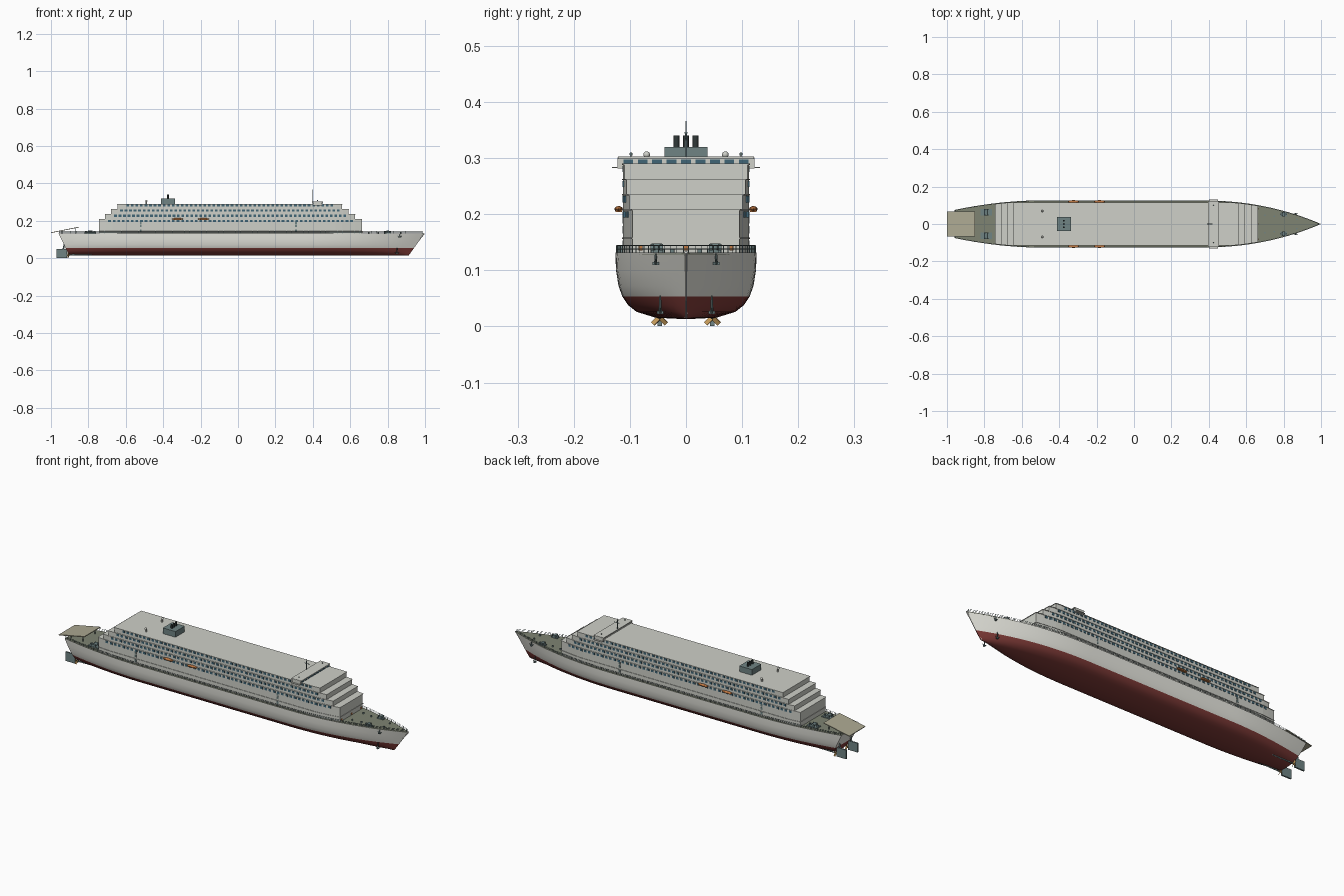
import bpy, bmesh, math
from mathutils import Matrix, Vector

if "Cube" in bpy.data.objects:
    bpy.data.objects.remove(bpy.data.objects["Cube"])


def mat(name, r, g, b):
    m = bpy.data.materials.new(name)
    m.diffuse_color = (r, g, b, 1)
    m.use_nodes = True
    m.node_tree.nodes["Principled BSDF"].inputs["Base Color"].default_value = m.diffuse_color
    return m


WHITE = mat("hull_white", .80, .80, .74)
RED = mat("hull_red", .22, .045, .04)
DECK = mat("deck_green", .21, .23, .17)
CABIN = mat("cabin_grey", .62, .63, .58)
GLASS = mat("glass_blue", .05, .13, .18)
STEEL = mat("steel_teal", .16, .23, .23)
DARK = mat("dark", .03, .04, .04)
ORANGE = mat("orange", .55, .20, .06)
GOLD = mat("bronze", .55, .32, .10)
TAN = mat("pad_tan", .42, .40, .29)


def finish(name, bm, *mats, smooth=False):
    bmesh.ops.recalc_face_normals(bm, faces=bm.faces)
    me = bpy.data.meshes.new(name)
    bm.to_mesh(me)
    bm.free()
    for m in mats:
        me.materials.append(m)
    if smooth:
        me.shade_smooth()
        me.set_sharp_from_angle(angle=math.radians(35))
    ob = bpy.data.objects.new(name, me)
    bpy.context.collection.objects.link(ob)
    return ob


def box(bm, c, s, rot=None):
    m = Matrix.Translation(c) @ (rot or Matrix()) @ Matrix.Diagonal((*s, 1))
    bmesh.ops.create_cube(bm, size=1, matrix=m)


def rod(bm, a, b, r, r2=None, n=12):
    a, b = Vector(a), Vector(b)
    q = (b - a).to_track_quat('Z', 'Y').to_matrix().to_4x4()
    bmesh.ops.create_cone(bm, cap_ends=True, segments=n, radius1=r, radius2=r if r2 is None else r2,
                          depth=(b - a).length, matrix=Matrix.Translation((a + b) / 2) @ q)


def ball(bm, c, s):
    bmesh.ops.create_uvsphere(bm, u_segments=12, v_segments=8, radius=1,
                              matrix=Matrix.Translation(c) @ Matrix.Diagonal((*s, 1)))


def half(x):
    # half width of the deck at x
    if x > .35:
        return max(.0008, .126 * (1 - ((x - .35) / .65) ** 2.2))
    if x < -.5:
        return .126 - .051 * ((-.5 - x) / .46) ** 1.9
    return .126


def prism(bm, outline, z0, z1):
    lo = [bm.verts.new((x, y, z0)) for x, y in outline]
    hi = [bm.verts.new((x, y, z1)) for x, y in outline]
    bm.faces.new(lo)
    bm.faces.new(hi)
    n = len(lo)
    for i in range(n):
        bm.faces.new((lo[i], lo[(i + 1) % n], hi[(i + 1) % n], hi[i]))


def plan(x0, x1, limit, inset, n=40):
    xs = [x0 + (x1 - x0) * i / n for i in range(n + 1)]
    w = [(x, min(limit, half(x) - inset)) for x in xs]
    return w + [(x, -y) for x, y in reversed(w)]


# Hull: lofted sections with raked stem and transom
DZ = .132
section = [(0, .0128), (.43, .0155), (.70, .026), (.82, .038), (.90, .053),
           (.955, .072), (.99, .10), (1, DZ)]
ring = [(-f, z) for f, z in reversed(section[1:])] + section
bm = bmesh.new()
N, rows = 56, []
for i in range(N + 1):
    u = -.96 + 1.957 * i / N
    row = []
    for f, z in ring:
        k = (DZ - z) / DZ
        x = u - k * .095 * max(0, (u - .3) / .7) + k * .065 * max(0, (-u - .5) / .46)
        row.append(bm.verts.new((x, half(u) * f, z)))
    rows.append(row)
for a, b in zip(rows, rows[1:]):
    for j in range(len(ring) - 1):
        f = bm.faces.new((a[j], a[j + 1], b[j + 1], b[j]))
        f.material_index = int(max(ring[j][1], ring[j + 1][1]) < .054)
# transom split at the paint line
t, m = rows[0], len(ring)
bm.faces.new([t[j] for j in range(3, m - 3)]).material_index = 1
bm.faces.new([t[j] for j in (0, 1, 2, 3, m - 4, m - 3, m - 2, m - 1)])
finish("hull", bm, WHITE, RED, smooth=True)

# Main deck
bm = bmesh.new()
prism(bm, plan(-.958, .99, 1, .0005, 56), DZ - .004, DZ)
finish("main_deck", bm, DECK)

# Stem bar
bm = bmesh.new()
rod(bm, (.905, 0, .016), (.996, 0, DZ), .003, n=8)
finish("stem_bar", bm, WHITE)

# Deck railing
bm = bmesh.new()
pts = plan(-.955, .985, 1, .002, 64)
for i, (x, y) in enumerate(pts):
    box(bm, (x, y, DZ + .006), (.0015, .0015, .012))
    x2, y2 = pts[(i + 1) % len(pts)]
    for z in (.006, .012):
        if math.hypot(x2 - x, y2 - y) > .0005:
            rod(bm, (x, y, DZ + z), (x2, y2, DZ + z), .0007, n=4)
finish("deck_railing", bm, STEEL)

# Superstructure tiers with overhanging deck slabs
tiers = [(-.742, .662, DZ, .158), (-.742, .662, .158, .209), (-.71, .626, .209, .236),
         (-.678, .592, .236, .263), (-.644, .556, .263, .29)]
bm = bmesh.new()
slabs = bmesh.new()
for x0, x1, z0, z1 in tiers:
    prism(bm, plan(x0, x1, .112, .006), z0, z1 - .0025)
    prism(slabs, plan(x0 - .002, x1 + .002, .1145, .0035), z1 - .0025, z1)
finish("superstructure", bm, CABIN)
finish("deck_slabs", slabs, CABIN)

# Cabin windows in four rows
bm = bmesh.new()
for x0, x1, z0, z1 in tiers[1:]:
    n = int((x1 - x0 - .11) / .024)
    for i in range(n + 1):
        x = x0 + .055 + (x1 - x0 - .11) * i / n
        for s in (-1, 1):
            box(bm, (x, s * min(.112, half(x) - .006), z1 - .0095), (.014, .003, .011))
finish("cabin_windows", bm, GLASS)

# Side doors and front doors
bm = bmesh.new()
for x in (-.52, .31):
    for s in (-1, 1):
        for z in (.147, .172, .19):
            box(bm, (x, s * .112, z), (.010, .003, .013))
finish("side_doors", bm, STEEL)
bm = bmesh.new()
for y in (-.081, 0, .081):
    box(bm, (.663, y, .140), (.004, .007, .009))
finish("front_doors", bm, ORANGE)

# Bridge with wings and windows
bm = bmesh.new()
box(bm, (.425, 0, .2925), (.05, .236, .013))
box(bm, (.425, 0, .3005), (.058, .242, .004))
for s in (-1, 1):
    box(bm, (.425, s * .117, .291), (.05, .010, .020))
    box(bm, (.425, s * .121, .283), (.048, .022, .002))
finish("bridge", bm, CABIN)
bm = bmesh.new()
for i in range(9):
    box(bm, (.4505, (i - 4) * .0257, .2925), (.003, .0175, .0105))
finish("bridge_windows", bm, GLASS)

# Mast with yards and radar
bm = bmesh.new()
rod(bm, (.40, 0, .29), (.40, 0, .366), .0022, .001)
box(bm, (.40, 0, .345), (.004, .006, .003))
box(bm, (.405, 0, .335), (.03, .003, .002))
for s in (-1, 1):
    rod(bm, (.425, s * .098, .302), (.425, s * .098, .307), .001)
    ball(bm, (.425, s * .098, .307), (.003, .003, .003))
finish("mast", bm, STEEL)

# Satellite domes
bm = bmesh.new()
for s in (-1, 1):
    rod(bm, (-.49, s * .066, .289), (-.49, s * .066, .303), .004)
    ball(bm, (-.49, s * .07, .306), (.006, .006, .006))
finish("satellite_domes", bm, CABIN, smooth=True)

# Funnel housing and exhaust pipes
bm = bmesh.new()
box(bm, (-.375, 0, .305), (.074, .077, .030))
finish("funnel", bm, STEEL)
bm = bmesh.new()
for y in (-.017, 0, .017):
    rod(bm, (-.375, y, .315), (-.375, y, .34), .005)
finish("exhaust_pipes", bm, DARK, smooth=True)

# Lifeboats
bm = bmesh.new()
for x in (-.324, -.184):
    for s in (-1, 1):
        ball(bm, (x, s * .120, .209), (.031, .0075, .0055))
        box(bm, (x, s * .120, .206), (.046, .011, .005))
finish("lifeboats", bm, ORANGE)

# Sloping helicopter pad with supports
bm = bmesh.new()
box(bm, (-.925, 0, .151), (.153, .134, .004), Matrix.Rotation(-math.atan2(.03, .15), 4, 'Y'))
finish("helicopter_pad", bm, TAN)
bm = bmesh.new()
for s in (-1, 1):
    for x, z in ((-.87, .160), (-.94, .146)):
        rod(bm, (x, s * .05, DZ), (x, s * .05, z), .0025, n=8)
finish("pad_supports", bm, STEEL)

# Mooring winches fore and aft, and bollards
bm = bmesh.new()
for x, y, k in ((.80, .052, .6), (-.79, .063, 1)):
    for s in (-1, 1):
        rod(bm, (x, s * y - .016 * k, DZ + .008), (x, s * y + .016 * k, DZ + .008), .008)
        for e in (-1, 1):
            box(bm, (x, s * y + e * .014 * k, DZ + .007), (.024 * k, .005, .015))
            rod(bm, (x + e * .022 * k, s * y, DZ), (x + e * .022 * k, s * y, DZ + .012), .005)
        box(bm, (x, s * y, DZ + .002), (.06 * k, .036 * k, .004))
for x in (.70, .75, .87):
    for s in (-1, 1):
        rod(bm, (x, s * half(x) * .5, DZ), (x, s * half(x) * .5, DZ + .007), .004)
finish("mooring_winches", bm, STEEL)

# Anchors on both bows
bm = bmesh.new()
for x, y, z, h in ((.865, .054, .112, .018), (.85, .046, .025, .03)):
    for s in (-1, 1):
        rod(bm, (x, s * y, z), (x, s * y, z + h), .003, .0015, n=8)
        box(bm, (x, s * y, z), (.008, .012, .005))
        for e in (-1, 1):
            rod(bm, (x + e * .004, s * y, z), (x + e * .011, s * y, z + .008), .0025, .001, 6)
finish("anchors", bm, STEEL)

# Rudders, shafts and propellers
rud, prop = bmesh.new(), bmesh.new()
for s in (-1, 1):
    y = s * .047
    box(rud, (-.943, y, .025), (.056, .008, .048))
    rod(rud, (-.935, y, .045), (-.925, y, .085), .004)
    rod(rud, (-.905, y, .0165), (-.78, y, .0185), .003)
    box(rud, (-.88, y, .022), (.012, .003, .014))
    rod(prop, (-.914, y, .0165), (-.902, y, .0165), .004)
    for i in range(4):
        r = Matrix.Rotation(math.pi / 4 + i * math.pi / 2, 4, 'X')
        c = Vector((-.908, y, .0165)) + r @ Vector((0, 0, .010))
        q = r @ Matrix.Rotation(.6, 4, 'Z')
        box(prop, c, (.002, .009, .014), q)
finish("rudders", rud, STEEL)
finish("propellers", prop, GOLD)
